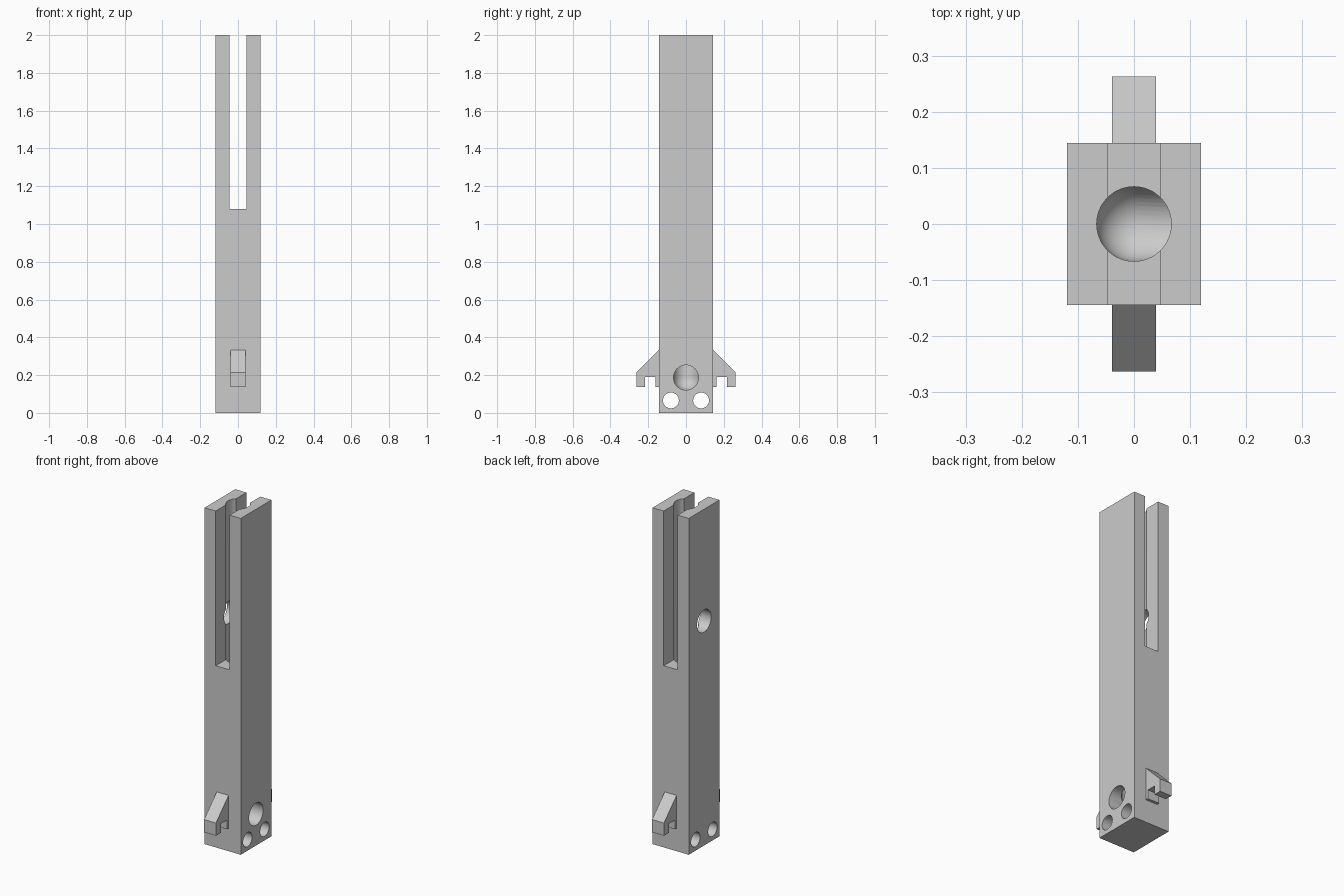
import bpy, bmesh, math
from mathutils import Matrix

if "Cube" in bpy.data.objects:
    bpy.data.objects.remove(bpy.data.objects["Cube"])

grey = bpy.data.materials.new("plain grey")
grey.diffuse_color = (0.6, 0.6, 0.6, 1)
grey.use_nodes = True
grey.node_tree.nodes["Principled BSDF"].inputs["Base Color"].default_value = grey.diffuse_color


def make(name, bm):
    bmesh.ops.recalc_face_normals(bm, faces=bm.faces)
    mesh = bpy.data.meshes.new(name)
    bm.to_mesh(mesh)
    bm.free()
    mesh.materials.append(grey)
    obj = bpy.data.objects.new(name, mesh)
    bpy.context.collection.objects.link(obj)
    return obj


def box(name, x, y, z0, z1):
    bm = bmesh.new()
    m = Matrix.Translation((0, 0, (z0 + z1) / 2)) @ Matrix.Diagonal((2 * x, 2 * y, z1 - z0, 1))
    bmesh.ops.create_cube(bm, size=1, matrix=m)
    return make(name, bm)


def side_hole(name, y, z, r, x0, x1):
    bm = bmesh.new()
    m = Matrix.Translation(((x0 + x1) / 2, y, z)) @ Matrix.Rotation(math.pi / 2, 4, 'Y')
    bmesh.ops.create_cone(bm, cap_ends=True, segments=48, radius1=r, radius2=r,
                          depth=x1 - x0, matrix=m)
    return make(name, bm)


def round_bottom_bore(name, r, z, top):
    # lathe a straight wall that ends in a hemisphere
    bm = bmesh.new()
    pts = [(0, 0, top), (r, 0, top)]
    pts += [(r * math.cos(a), 0, z - r * math.sin(a))
            for a in (i * math.pi / 24 for i in range(12))]
    pts.append((0, 0, z - r))
    vs = [bm.verts.new(p) for p in pts]
    es = [bm.edges.new(p) for p in zip(vs, vs[1:])]
    bmesh.ops.spin(bm, geom=vs + es, cent=(0, 0, 0), axis=(0, 0, 1),
                   angle=2 * math.pi, steps=48)
    bmesh.ops.remove_doubles(bm, verts=bm.verts, dist=1e-4)
    return make(name, bm)


# square post with its slot, bore and holes
body = box("post", 0.119, 0.144, 0, 2)
cutters = [
    box("slot_cutter", 0.046, 0.3, 1.08, 2.2),
    round_bottom_bore("bore_cutter", 0.0665, 0.187, 2.2),
    side_hole("exit_hole_cutter", 0, 0.187, 0.066, -0.005, 0.3),
    side_hole("entry_hole_cutter", 0, 1.335, 0.066, -0.3, 0),
    side_hole("pin_hole_cutter_front", -0.08, 0.066, 0.042, -0.3, 0.3),
    side_hole("pin_hole_cutter_back", 0.08, 0.066, 0.042, -0.3, 0.3),
]
bpy.context.view_layer.objects.active = body
for c in cutters:
    mod = body.modifiers.new(c.name, 'BOOLEAN')
    mod.operation = 'DIFFERENCE'
    mod.solver = 'EXACT'
    mod.object = c
    bpy.ops.object.modifier_apply(modifier=mod.name)
    bpy.data.objects.remove(c)
bpy.ops.object.select_all(action='DESELECT')
body.select_set(True)
bpy.ops.object.shade_smooth_by_angle(angle=math.radians(30))

# notched hooks on the front and back
profile = [(0.143, 0.333), (0.263, 0.213), (0.263, 0.137), (0.217, 0.137),
           (0.217, 0.19), (0.161, 0.19), (0.161, 0.137), (0.143, 0.137)]
for name, s in (("front_hook", -1), ("back_hook", 1)):
    bm = bmesh.new()
    face = bm.faces.new([bm.verts.new((-0.039, s * y, z)) for y, z in profile])
    ext = bmesh.ops.extrude_face_region(bm, geom=[face])
    bmesh.ops.translate(bm, vec=(0.078, 0, 0),
                        verts=[g for g in ext["geom"] if isinstance(g, bmesh.types.BMVert)])
    make(name, bm)
